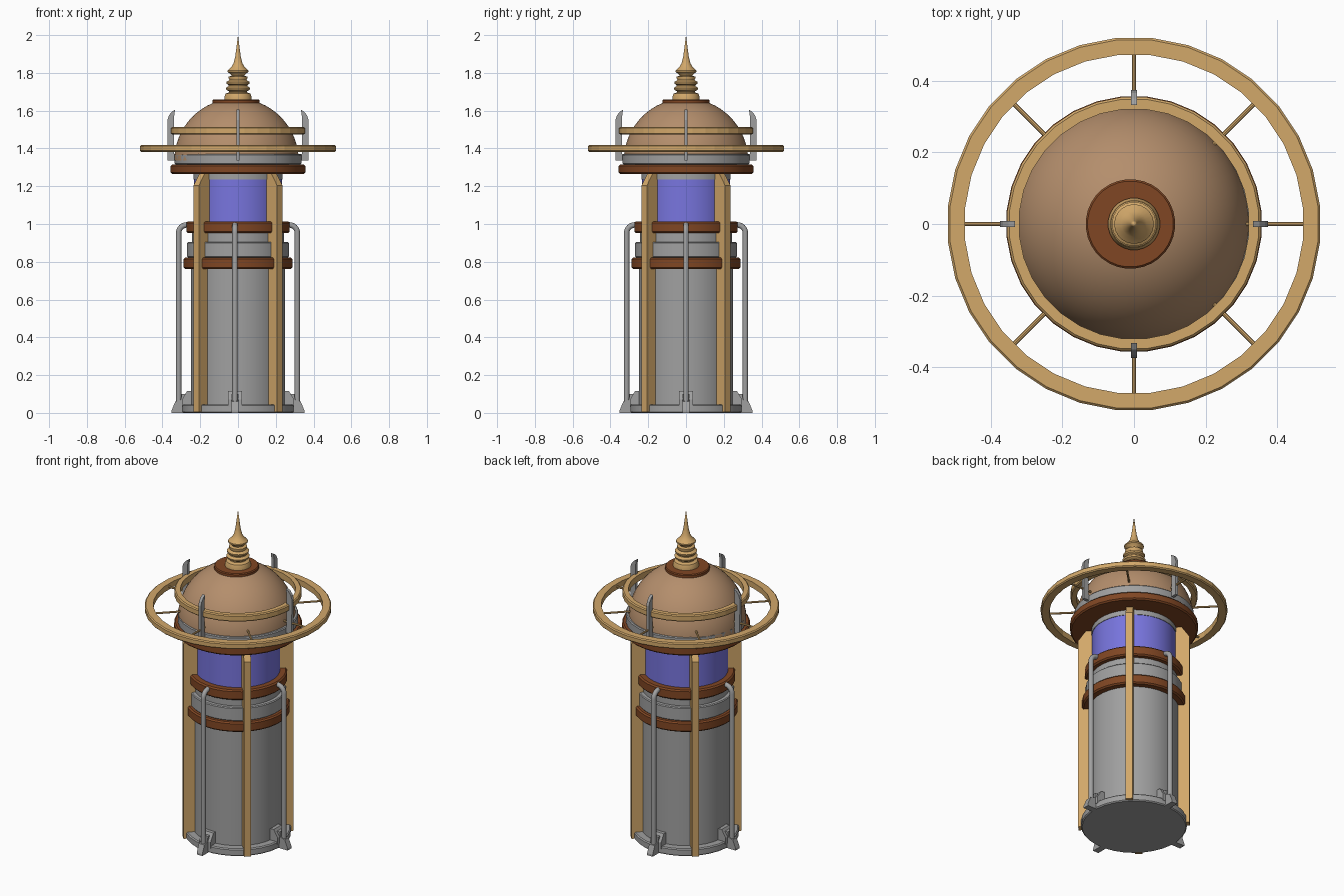
import bpy, bmesh, math
from mathutils import Matrix, Vector

if "Cube" in bpy.data.objects:
    bpy.data.objects.remove(bpy.data.objects["Cube"])


def mat(name, r, g, b):
    m = bpy.data.materials.new(name)
    lin = [((c / 255 + 0.055) / 1.055) ** 2.4 for c in (r, g, b)]
    m.diffuse_color = (*lin, 1)
    m.use_nodes = True
    m.node_tree.nodes["Principled BSDF"].inputs["Base Color"].default_value = m.diffuse_color
    return m


GRAY = mat("gray_metal", 160, 160, 160)
BLUE = mat("blue_glass", 120, 117, 222)
TAN = mat("brass", 210, 168, 106)
DOME = mat("dome_bronze", 180, 142, 108)
RUST = mat("copper_brown", 128, 70, 35)


def finish(name, bm, material, smooth=True):
    bmesh.ops.remove_doubles(bm, verts=bm.verts, dist=1e-5)
    bmesh.ops.recalc_face_normals(bm, faces=bm.faces)
    me = bpy.data.meshes.new(name)
    bm.to_mesh(me)
    bm.free()
    ob = bpy.data.objects.new(name, me)
    bpy.context.collection.objects.link(ob)
    me.materials.append(material)
    if smooth:
        bpy.ops.object.select_all(action='DESELECT')
        ob.select_set(True)
        bpy.context.view_layer.objects.active = ob
        bpy.ops.object.shade_smooth_by_angle(angle=math.radians(32))
    return ob


def lathe(name, prof, material, n=32, cx=0.0, closed=False, smooth=True):
    """Spin (radius, z) points around the vertical axis."""
    bm = bmesh.new()
    rows = []
    for r, z in prof:
        if r < 1e-6:
            rows.append([bm.verts.new((cx, 0, z))] * n)
        else:
            rows.append([bm.verts.new((cx + r * math.cos(2 * math.pi * (i + .5) / n),
                                       r * math.sin(2 * math.pi * (i + .5) / n), z)) for i in range(n)])
    pairs = list(zip(rows, rows[1:]))
    if closed:
        pairs.append((rows[-1], rows[0]))
    for a, b in pairs:
        for i in range(n):
            j = (i + 1) % n
            vs = list(dict.fromkeys((a[i], a[j], b[j], b[i])))
            if len(vs) > 2:
                bm.faces.new(vs)
    return finish(name, bm, material, smooth)


def disc(name, r, z0, z1, material, c=0.0, n=32, cx=0.0):
    """Solid drum with optional chamfered rims."""
    prof = [(0, z0), (r - c, z0), (r, z0 + c), (r, z1 - c), (r - c, z1), (0, z1)]
    return lathe(name, prof, material, n, cx)


def plate(name, prof, width, angle, material, shift=0.0):
    """Extrude a (radius, z) outline sideways and turn it to an angle."""
    bm = bmesh.new()
    a = [bm.verts.new((r, -width / 2 + shift, z)) for r, z in prof]
    b = [bm.verts.new((r, width / 2 + shift, z)) for r, z in prof]
    bm.faces.new(a)
    bm.faces.new(b[::-1])
    for i in range(len(prof)):
        j = (i + 1) % len(prof)
        bm.faces.new((a[i], a[j], b[j], b[i]))
    bm.transform(Matrix.Rotation(math.radians(angle), 4, 'Z'))
    return finish(name, bm, material, False)


def tube(name, pts, rad, angle, material, n=12, shift=0.0):
    """Round rod along (radius, z) points, turned to an angle."""
    bm = bmesh.new()
    P = [Vector((r, shift, z)) for r, z in pts]
    rings = []
    for k, p in enumerate(P):
        t = (P[min(k + 1, len(P) - 1)] - P[max(k - 1, 0)]).normalized()
        side = Vector((0, 1, 0))
        up = t.cross(side)
        rings.append([bm.verts.new(p + rad * (math.cos(2 * math.pi * i / n) * side
                                              + math.sin(2 * math.pi * i / n) * up)) for i in range(n)])
    for a, b in zip(rings, rings[1:]):
        for i in range(n):
            j = (i + 1) % n
            bm.faces.new((a[i], a[j], b[j], b[i]))
    bm.faces.new(rings[0])
    bm.faces.new(rings[-1][::-1])
    bm.transform(Matrix.Rotation(math.radians(angle), 4, 'Z'))
    return finish(name, bm, material)


# Tower drum, stacked from the ground up
disc("base_plate", 0.296, 0.0, 0.045, GRAY, 0.006)
disc("body", 0.25, 0.045, 0.77, GRAY)
disc("lower_band", 0.29, 0.762, 0.822, RUST, 0.008)
disc("collar", 0.27, 0.822, 0.905, GRAY, 0.005)
disc("neck", 0.245, 0.905, 0.955, GRAY)
disc("upper_band", 0.275, 0.952, 1.014, RUST, 0.008)
disc("lamp_glass", 0.235, 1.014, 1.235, BLUE)
disc("lamp_cap", 0.238, 1.235, 1.27, GRAY)
disc("eave_band", 0.358, 1.265, 1.315, RUST, 0.008)
disc("roof_band", 0.337, 1.315, 1.37, GRAY, 0.005)

# Dome and its cap
R, zc = 0.33, 1.335
dome = [(0, zc)] + [(R * math.cos(a), zc + R * math.sin(a))
                    for a in (math.radians(90 * i / 16) for i in range(16))] + [(0, zc + R)]
lathe("dome", dome, DOME, 48, -0.008)
disc("dome_cap", 0.125, 1.632, 1.66, RUST, 0.005, 32, -0.01)

# Spire with stacked rings
spire = [(0, 1.65), (0.073, 1.65), (0.073, 1.672), (0.066, 1.69), (0.048, 1.697), (0.048, 1.702),
         (0.062, 1.71), (0.065, 1.72), (0.05, 1.73), (0.05, 1.735), (0.06, 1.742), (0.062, 1.752),
         (0.046, 1.762), (0.05, 1.772), (0.05, 1.78), (0.034, 1.785), (0.036, 1.79), (0.055, 1.805),
         (0.055, 1.813), (0.036, 1.83), (0.024, 1.85), (0.015, 1.885), (0.009, 1.93), (0, 2.0)]
lathe("spire", spire, TAN, 24)


# Brass hoops
def hoop(name, ri, ro, z0, z1):
    c = 0.006
    lathe(name, [(ri, z0), (ro - c, z0), (ro, z0 + c), (ro, z1 - c), (ro - c, z1), (ri, z1)],
          TAN, 32, closed=True, smooth=False)


hoop("outer_hoop", 0.474, 0.522, 1.382, 1.418)
hoop("inner_hoop", 0.322, 0.356, 1.474, 1.514)

for i in range(8):
    tube(f"hoop_spoke_{i}", [(0.30, 1.40), (0.485, 1.40)], 0.006, 45 * i, TAN, 8)

# Posts on the diagonals, chamfered under the eave
post = [(0.225, 0.005), (0.312, 0.005), (0.312, 1.205), (0.268, 1.268), (0.225, 1.268)]
# Fins, feet and pipes on the four main directions
fin = [(0.328, 1.335), (0.372, 1.335), (0.374, 1.55), (0.366, 1.575), (0.35, 1.595), (0.333, 1.605),
       (0.338, 1.57), (0.338, 1.37), (0.328, 1.37)]
toe = [(0.24, 0.0), (0.352, 0.0), (0.352, 0.012), (0.332, 0.06), (0.302, 0.07), (0.298, 0.1), (0.24, 0.1)]
block = [(0.24, 0.03), (0.297, 0.03), (0.297, 0.07), (0.27, 0.115), (0.24, 0.115)]
bend = [(0.272 + 0.042 * math.cos(a), 0.953 + 0.042 * math.sin(a))
        for a in (math.radians(15 * k) for k in range(7))]
pipe = [(0.314, 0.04)] + bend + [(0.255, 0.995)]
for i in range(4):
    ang = 90 * i
    shift = -0.016 if i == 3 else 0.0
    plate(f"post_{i}", post, 0.04, ang + 45, TAN)
    plate(f"roof_fin_{i}", fin, 0.018, ang, GRAY)
    plate(f"foot_toe_{i}", toe, 0.038, ang, GRAY, shift)
    plate(f"foot_block_{i}", block, 0.075, ang, GRAY, shift)
    tube(f"pipe_{i}", pipe, 0.0145, ang, GRAY, 12, shift)
